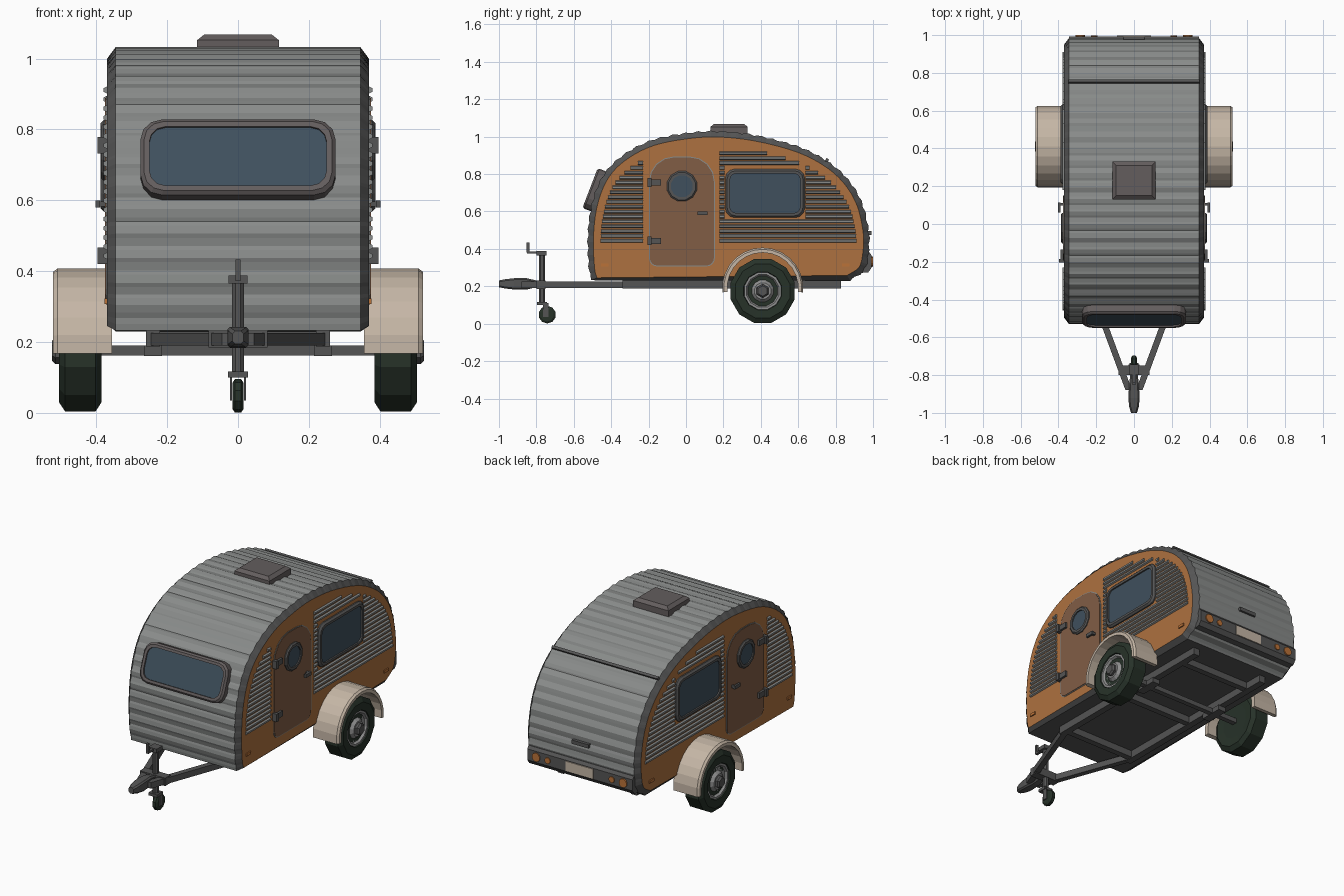
import bpy, bmesh
from math import sin, cos, pi, radians
from mathutils import Matrix, Vector

cube = bpy.data.objects.get("Cube")
if cube:
    bpy.data.objects.remove(cube)


def mat(name, *rgb):
    m = bpy.data.materials.new(name)
    m.use_nodes = True
    m.diffuse_color = (*rgb, 1)
    bsdf = next(n for n in m.node_tree.nodes if n.type == 'BSDF_PRINCIPLED')
    bsdf.inputs["Base Color"].default_value = (*rgb, 1)
    return m


SKIN = mat("ribbed grey", .25, .26, .255)
TRIM = mat("dark grey", .09, .09, .09)
WOOD = mat("orange panel", .42, .165, .05)
DOOR = mat("brown door", .22, .11, .06)
GLASS = mat("blue grey glass", .05, .08, .11)
CREAM = mat("cream", .56, .47, .38)
TYRE = mat("green black rubber", .02, .032, .022)
LAMP = mat("amber lamp", .5, .17, .04)
FRAME = mat("warm grey frame", .125, .11, .11)
STEEL = mat("light steel", .28, .28, .28)

# Local (u, v, w) to world: w points out of the part's face
SIDE = Matrix(((0, 0, 1, 0), (1, 0, 0, 0), (0, 1, 0, 0), (0, 0, 0, 1)))
FRONT = Matrix(((1, 0, 0, 0), (0, 0, -1, 0), (0, 1, 0, 0), (0, 0, 0, 1)))
UP = Matrix()


def build(name, parts, material, M=UP, mirror=False, wrap=False):
    """Loft each list of loops into a closed solid; wrap makes a ring."""
    bm = bmesh.new()
    for loops in parts:
        rows = [[bm.verts.new(M @ Vector(p)) for p in loop] for loop in loops]
        pairs = list(zip(rows, rows[1:]))
        if wrap:
            pairs.append((rows[-1], rows[0]))
        else:
            bm.faces.new(rows[0])
            bm.faces.new(rows[-1])
        for a, b in pairs:
            for i in range(len(a)):
                bm.faces.new((a[i - 1], a[i], b[i], b[i - 1]))
    bmesh.ops.recalc_face_normals(bm, faces=bm.faces)
    me = bpy.data.meshes.new(name)
    bm.to_mesh(me)
    bm.free()
    me.materials.append(material)
    ob = bpy.data.objects.new(name, me)
    bpy.context.scene.collection.objects.link(ob)
    if mirror:
        ob.modifiers.new("Mirror", 'MIRROR').use_mirror_merge = False
    return ob


def at(pts, w):
    return [(u, v, w) for u, v in pts]


def prism(pts, w0, w1):
    return [at(pts, w0), at(pts, w1)]


def rrect(u, v, hu, hv, r_top=0, r_low=None, n=3):
    r_low = r_top if r_low is None else r_low
    pts = []
    for k, (su, sv) in enumerate(((1, 1), (-1, 1), (-1, -1), (1, -1))):
        r = r_top if sv > 0 else r_low
        for i in range(n + 1 if r else 1):
            a = (k + i / n) * pi / 2
            pts.append((u + su * (hu - r) + r * cos(a), v + sv * (hv - r) + r * sin(a)))
    return pts


def circle(u, v, r, n=12):
    return [(u + r * cos((i + .5) * 2 * pi / n), v + r * sin((i + .5) * 2 * pi / n)) for i in range(n)]


def box(x0, x1, y0, y1, z0, z1):
    return prism([(x0, y0), (x1, y0), (x1, y1), (x0, y1)], z0, z1)


def window(name, M, u, v, hu, hv, r, rim, w0, w1, frame, mirror=False):
    out, inn = rrect(u, v, hu, hv, r), rrect(u, v, hu - rim, hv - rim, r - rim * .6)
    soft = rrect(u, v, hu - .01, hv - .01, r - .006)
    build(name + "_frame", [[at(out, w0), at(out, w1 - .01), at(soft, w1), at(inn, w1), at(inn, w0)]],
          frame, M, mirror, wrap=True)
    build(name + "_glass", [prism(inn, w0, w1 - .009)], GLASS, M, mirror)


# Body outline (y, z), smoothed and resampled evenly
KEYS = [(-.50, .235), (-.515, .29), (-.522, .46), (-.50, .64), (-.44, .79), (-.34, .895), (-.19, .975),
        (0, 1.015), (.18, 1.025), (.39, 1.0), (.61, .94), (.77, .855), (.875, .755), (.94, .64),
        (.972, .505), (.975, .40), (.95, .29), (.875, .235)]
K = [Vector(k) for k in KEYS]
fine = []
for i in range(len(K) - 1):
    p0, p1, p2, p3 = K[max(i - 1, 0)], K[i], K[i + 1], K[min(i + 2, len(K) - 1)]
    for t in (j / 16 for j in range(16)):
        fine.append(.5 * (2 * p1 + (p2 - p0) * t + (2 * p0 - 5 * p1 + 4 * p2 - p3) * t * t
                          + (3 * p1 - p0 - 3 * p2 + p3) * t ** 3))
fine.append(K[-1])
COUNT = 156
step = sum((b - a).length for a, b in zip(fine, fine[1:])) / COUNT
curve, run = [fine[0]], 0
for a, b in zip(fine, fine[1:]):
    run += (b - a).length
    if run >= step * len(curve) and len(curve) < COUNT:
        curve.append(b)
curve.append(fine[-1])


def offset(i, d):
    t = (curve[min(i + 1, len(curve) - 1)] - curve[max(i - 1, 0)]).normalized()
    return curve[i] + Vector((-t.y, t.x)) * d


N = len(curve)
ribbed = [tuple(offset(i, (.004, 0, -.004, 0)[i % 4] + .003)) for i in range(N)]
inner = [tuple(offset(i, -.027)) for i in range(N)]

# Body: ribbed skin, dark chamfered edge and floor, orange sides
body = build("body_shell", [[at(inner, -.37), at(ribbed, -.345), at(ribbed, .345), at(inner, .37)]], SKIN, SIDE)
body.data.materials.append(TRIM)
body.data.materials.append(WOOD)
for f in body.data.polygons:
    if len(f.vertices) > 4:
        f.material_index = 2
    elif abs(f.center.x) > .1 or f.normal.z < -.95:
        f.material_index = 1

# Ribbed side cladding, trimmed to follow the roof
clad = [offset(i, -.065) for i in range(N)]


def span(z):
    ys = [a.x + (b.x - a.x) * (z - a.y) / (b.y - a.y)
          for a, b in zip(clad, clad[1:]) if (a.y - z) * (b.y - z) < 0]
    return (min(ys), max(ys)) if ys else (0, 0)


slats = []
for i in range(19):
    z = .443 + .026 * i
    low, high = span(z + .013)
    runs = [(low, -.23)]
    if .56 < z < .84:
        runs += [(.18, .207), (.64, high)]
    else:
        runs.append((.18, high))
    for a, b in runs:
        if b - a > .02:
            mid = (a + b) / 2
            slats.append([at(rrect(mid, z, (b - a) / 2, .012), .365),
                          at(rrect(mid, z, (b - a) / 2, .005), .379)])
build("side_cladding", slats, SKIN, SIDE, True)

# Doors with porthole, hinges and handle
build("door_seam", [prism(rrect(-.022, .60, .176, .294, .134, .044, 4), .365, .3725)], SKIN, SIDE, True)
build("door", [prism(rrect(-.022, .60, .171, .289, .13, .04, 4), .365, .375)], DOOR, SIDE, True)
P = (-.022, .735)
build("porthole_frame", [[at(circle(*P, .083), .37), at(circle(*P, .083), .38), at(circle(*P, .075), .387),
                          at(circle(*P, .06), .387), at(circle(*P, .06), .37)]], TRIM, SIDE, True, wrap=True)
build("porthole_glass", [prism(circle(*P, .062), .37, .38)], GLASS, SIDE, True)
hinges = []
for z in (.755, .443):
    hinges += [box(.37, .388, -.205, -.135, z - .016, z + .016), box(.37, .397, -.205, -.185, z - .023, z + .023)]
build("door_hinges", hinges, TRIM, UP, True)
build("door_handle", [box(.37, .395, .098, .112, .583, .597), box(.39, .402, .062, .115, .58, .6)], TRIM, UP, True)

# Windows, roof vent and side lamps
window("side_window", SIDE, .4225, .697, .2125, .13, .05, .024, .365, .388, TRIM, True)
tilt = Matrix.Translation((0, -.513, .725)) @ Matrix.Rotation(radians(-21), 4, 'X') @ FRONT
window("front_window", tilt, 0, 0, .275, .114, .06, .025, -.06, 0, FRAME)
build("roof_vent", [[at(rrect(0, .23, .115, .1), 1.0), at(rrect(0, .23, .115, .1), 1.052),
                     at(rrect(0, .23, .095, .08), 1.068)]], FRAME)
build("side_lamps", [box(.365, .377, y - .02, y + .02, .307, .323) for y in (-.435, .855)], LAMP, UP, True)

# Rear hatch seam, handle, light bar, plate and lamps
seam = Matrix.Translation((0, .752, .872)) @ Matrix.Rotation(radians(-34), 4, 'X')
build("hatch_seam", [box(-.348, .348, -.008, .008, -.01, .012)], TRIM, seam)
build("hatch_handle", [box(-.055, .055, .96, .992, .473, .495)], TRIM)
bar = [(.92, .27), (.975, .275), (.993, .30), (.993, .365), (.98, .382), (.92, .382)]
build("rear_light_bar", [prism(bar, -.345, .345)], TRIM, SIDE)
BACK = Matrix.Rotation(pi, 4, 'Z') @ FRONT
build("number_plate", [prism(rrect(0, .332, .09, .03), .98, .998)], CREAM, BACK)
build("rear_lamps", [prism(circle(.285, .332, .026), .98, 1.0), prism(circle(.21, .332, .018), .98, .999)],
      LAMP, BACK, True)

# Wheels, fenders and axle
HUB = (.41, .175)


def turned(name, section, material, n=12):
    build(name, [[at(circle(*HUB, r, n), x) for x, r in section]], material, SIDE, True)


turned("tyre", [(.39, .1), (.385, .15), (.402, .177), (.488, .177), (.505, .15), (.503, .105), (.485, .1)], TYRE)
turned("rim", [(.45, .1), (.497, .102), (.497, .09), (.485, .082), (.485, .06), (.502, .045)], STEEL)
turned("hub_cap", [(.48, .037), (.515, .037), (.525, .028)], TRIM, 6)
arch = []
for i in range(15):
    a = radians(-6 + 192 * i / 14)
    arch.append([(HUB[0] + r * cos(a), .19 + r * sin(a), x) for x, r in
                 ((.355, .19), (.355, .217), (.51, .217), (.522, .208), (.522, .19))])
build("fender", [arch], CREAM, SIDE, True)
build("axle", [box(-.5, .5, .395, .425, .162, .19)], TRIM)

# Chassis rails, cross members and drawbar
build("chassis_rail", [box(.22, .26, -.34, .83, .187, .232), box(.215, .265, .34, .48, .16, .19)], TRIM, UP, True)
build("cross_members", [box(-.23, .23, y - .018, y + .018, .19, .23) for y in (-.3, .2, .7)], TRIM)
build("drawbar", [prism([(.26, -.3), (.225, -.3), (.01, -.88), (.045, -.88)], .19, .226)], TRIM, UP, True)
build("drawbar_plate", [box(-.083, .083, -.8, -.75, .185, .232)], TRIM)
build("coupler", [[at(rrect(0, .213, hx, hz, .008, n=1), w) for w, hx, hz in
                   ((.8, .02, .018), (.85, .026, .03), (.92, .03, .03), (.965, .026, .025), (1, .016, .018))]],
      TRIM, FRONT)

# Jockey wheel with winding handle
build("jack_post", [prism(circle(0, -.77, .018, 8), .1, .38), box(-.027, .027, -.8, -.745, .365, .388),
                    box(-.028, .028, -.797, -.743, .1, .117), box(-.008, .008, -.85, -.78, .374, .386),
                    box(-.007, .007, -.853, -.838, .38, .433)], TRIM)
build("jack_fork", [box(.017, .023, -.765, -.735, .035, .11)], TRIM, UP, True)
build("jockey_wheel", [[at(circle(-.742, .048, r, 10), x) for x, r in
                        ((-.016, .036), (-.009, .047), (.009, .047), (.016, .036))]], TYRE, SIDE)
